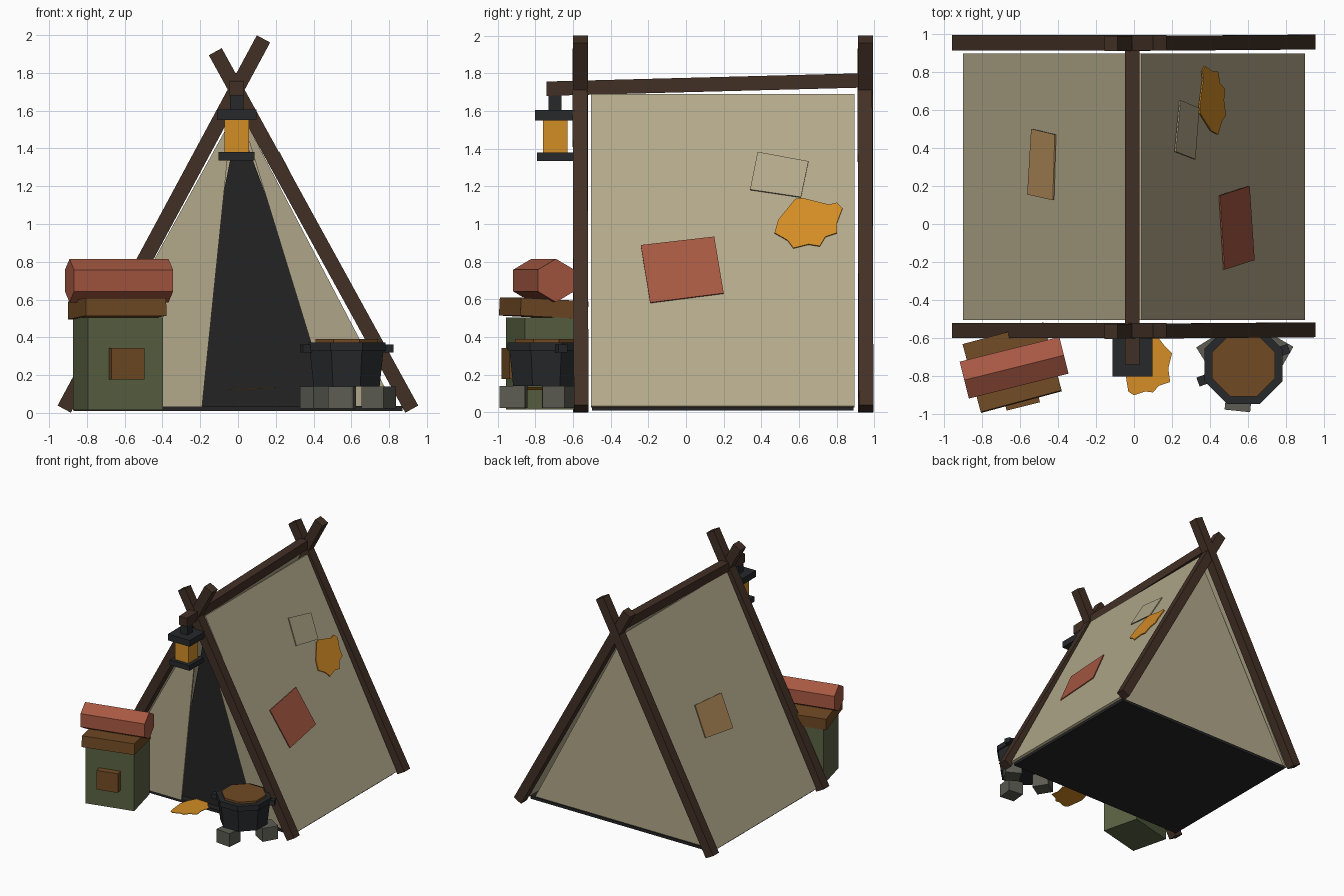
import bpy, bmesh, math
from mathutils import Vector, Matrix

cube = bpy.data.objects.get("Cube")
if cube:
    bpy.data.objects.remove(cube, do_unlink=True)


def material(name, r, g, b):
    lin = [((c / 255 + 0.055) / 1.055) ** 2.4 for c in (r, g, b)] + [1]
    m = bpy.data.materials.new(name)
    m.use_nodes = True
    m.diffuse_color = lin
    bsdf = m.node_tree.nodes["Principled BSDF"]
    bsdf.inputs["Base Color"].default_value = lin
    bsdf.inputs["Roughness"].default_value = 0.9
    return m


POLE = material("dark pole wood", 66, 48, 37)
CANVAS = material("beige canvas", 178, 168, 138)
VOID = material("black interior", 36, 36, 36)
IRON = material("black iron", 38, 40, 43)
ORANGE = material("amber orange", 212, 141, 38)
RED = material("brick red", 166, 88, 66)
GREEN = material("moss green", 90, 98, 66)
BROWN = material("warm brown", 112, 74, 36)
STONE = material("grey stone", 92, 92, 84)
TAN = material("tan patch", 178, 140, 90)


def finish(name, bm, mat):
    bmesh.ops.recalc_face_normals(bm, faces=bm.faces)
    me = bpy.data.meshes.new(name)
    bm.to_mesh(me)
    bm.free()
    me.materials.append(mat)
    ob = bpy.data.objects.new(name, me)
    bpy.context.collection.objects.link(ob)
    return ob


def box(name, centre, size, mat, turn=0, tilt=0):
    bm = bmesh.new()
    m = (Matrix.Translation(centre) @ Matrix.Rotation(math.radians(turn), 4, 'Z')
         @ Matrix.Rotation(math.radians(tilt), 4, 'X') @ Matrix.Diagonal((*size, 1)))
    bmesh.ops.create_cube(bm, size=1, matrix=m)
    return finish(name, bm, mat)


def beam(name, a, b, width, mat):
    # square bar between two points in a plane of constant x or y
    a, b = Vector(a), Vector(b)
    along = (b - a).normalized()
    side = Vector((0, 1, 0)) if abs(along.y) < 0.5 else Vector((1, 0, 0))
    side = (side - along * side.dot(along)).normalized()
    rot = Matrix((side, along.cross(side), along)).transposed().to_4x4()
    bm = bmesh.new()
    m = Matrix.Translation((a + b) / 2) @ rot @ Matrix.Diagonal((width, width, (b - a).length, 1))
    bmesh.ops.create_cube(bm, size=1, matrix=m)
    return finish(name, bm, mat)


def sheet(name, pts, offset, mat):
    # polygon given a thickness along the offset vector
    bm = bmesh.new()
    face = bm.faces.new([bm.verts.new(p) for p in pts])
    ext = bmesh.ops.extrude_face_region(bm, geom=[face])
    new = [v for v in ext["geom"] if isinstance(v, bmesh.types.BMVert)]
    bmesh.ops.translate(bm, verts=new, vec=offset)
    # keep the closing face if the extrude dropped it
    if not any(all(v not in new for v in f.verts) for f in bm.faces):
        bmesh.ops.holes_fill(bm, edges=[e for e in bm.edges if e.is_boundary])
    return finish(name, bm, mat)


def cone(name, centre, sides, r1, r2, height, mat, matrix=None):
    bm = bmesh.new()
    m = matrix or Matrix.Translation(centre) @ Matrix.Rotation(math.pi / sides, 4, 'Z')
    bmesh.ops.create_cone(bm, cap_ends=True, segments=sides, radius1=r1, radius2=r2,
                          depth=height, matrix=m)
    return finish(name, bm, mat)


# Pole frame
for end, y in (("front", -0.56), ("back", 0.952)):
    beam(end + "_long_pole", (-0.92, y, 0.02), (0.135, y, 1.98), 0.08, POLE)
    beam(end + "_short_pole", (0.92, y + 0.004, 0.02), (-0.12, y - 0.004, 1.912), 0.078, POLE)
beam("ridge_pole", (-0.008, -0.74, 1.718), (-0.008, 0.94, 1.762), 0.076, POLE)


# Canvas slopes and floor
def slope_x(z):
    return 0.04 + (1.69 - z) * 0.518


for side, s in (("left", 1), ("right", -1)):
    top, low = 1.69, 0.035
    sheet(side + "_canvas", [(s * slope_x(low), -0.505, low), (s * slope_x(low), 0.895, low),
                             (s * slope_x(top), 0.895, top), (s * slope_x(top), -0.505, top)],
          (-s * 0.02, 0, -0.008), CANVAS)
box("floor_sheet", (0, 0.195, 0.023), (1.74, 1.39, 0.025), VOID)

# End walls and door flaps
sheet("back_wall", [(-0.87, 0.88, 0.035), (0.83, 0.88, 0.035), (0, 0.88, 1.62)],
      (0, -0.015, 0), CANVAS)
sheet("right_door_flap", [(-0.87, -0.505, 0.035), (-0.19, -0.505, 0.035),
                          (-0.04, -0.505, 1.5), (0, -0.505, 1.62)], (0, 0.012, 0), CANVAS)
sheet("left_door_flap", [(0.83, -0.505, 0.035), (0.49, -0.46, 0.035),
                         (0.04, -0.5, 1.5), (0, -0.505, 1.62)], (0, 0.012, 0), CANVAS)
sheet("door_opening", [(-0.3, -0.44, 0.035), (0.56, -0.44, 0.035), (0, -0.44, 1.55)],
      (0, 0.01, 0), VOID)


# Patches sewn on the slopes
def patch(name, yz, s, mat):
    pts = [(s * (slope_x(z) + 0.012), y, z) for y, z in yz]
    sheet(name, pts, (s * 0.007, 0, 0.0035), mat)


patch("red_patch", [(-0.24, 0.885), (0.15, 0.93), (0.20, 0.63), (-0.19, 0.58)], 1, RED)
patch("canvas_patch", [(0.38, 1.38), (0.65, 1.33), (0.61, 1.14), (0.34, 1.18)], 1, CANVAS)
patch("tan_patch", [(0.50, 0.76), (0.47, 1.0), (0.125, 0.98), (0.155, 0.72)], -1, TAN)
patch("leaf_patch", [(0.47, 0.95), (0.49, 1.02), (0.58, 1.13), (0.62, 1.135), (0.76, 1.10),
                     (0.80, 1.11), (0.83, 1.08), (0.80, 1.0), (0.80, 0.95), (0.74, 0.93),
                     (0.71, 0.88), (0.65, 0.89), (0.57, 0.87), (0.54, 0.91)], 1, ORANGE)

# Leaf in front of the door
leaf = [(-0.04, -0.82), (-0.03, -0.88), (0, -0.9), (0.06, -0.88), (0.10, -0.885),
        (0.13, -0.85), (0.19, -0.83), (0.18, -0.76), (0.20, -0.68), (0.16, -0.64),
        (0.13, -0.6), (0.01, -0.58), (-0.03, -0.65), (-0.05, -0.72)]
sheet("ground_leaf", [(x, y, 0.122 + 0.05 * x) for x, y in leaf], (0, 0, 0.004), ORANGE)

# Hanging lantern
LX, LY = -0.007, -0.695
for name, z0, z1, w, mat in (("lantern_base", 1.335, 1.38, 0.19, IRON),
                             ("lantern_glass", 1.38, 1.55, 0.13, ORANGE),
                             ("lantern_cap", 1.55, 1.605, 0.21, IRON),
                             ("lantern_neck", 1.605, 1.685, 0.07, IRON)):
    box(name, (LX, LY, (z0 + z1) / 2), (w, w, z1 - z0), mat)

# Backpack with lid, pocket and bedroll
TURN = 14
spin = Matrix.Rotation(math.radians(TURN), 4, 'Z')
pack = Vector((-0.635, -0.745, 0))
box("pack_body", pack + Vector((0, 0, 0.26)), (0.41, 0.33, 0.49), GREEN, TURN)
box("pack_lid", pack + Vector((-0.005, -0.01, 0.552)), (0.44, 0.37, 0.095), BROWN, TURN + 1, -3)
box("pack_pocket", pack + spin @ Vector((0, -0.185, 0.26)), (0.18, 0.07, 0.165), BROWN, TURN)
cone("bedroll", None, 6, 0.115, 0.115, 0.54, RED,
     Matrix.Translation((-0.63, -0.755, 0.7)) @ spin @ Matrix.Rotation(math.pi / 2, 4, 'Y')
     @ Matrix.Rotation(math.pi / 2, 4, 'Z'))

# Cooking pot on stones
PX, PY = 0.575, -0.742
k = 1 / math.cos(math.pi / 8)
cone("pot_body", (PX, PY, 0.235), 8, 0.175 * k, 0.195 * k, 0.19, IRON)
cone("pot_rim", (PX, PY, 0.35), 8, 0.205 * k, 0.205 * k, 0.045, IRON)
cone("pot_contents", (PX, PY, 0.38), 8, 0.165 * k, 0.165 * k, 0.02, BROWN)
for side, s in (("left", 1), ("right", -1)):
    box(side + "_pot_handle", (PX + s * 0.215, PY + s * 0.08, 0.34), (0.05, 0.05, 0.042), IRON, 20)
for i, (x, y, turn) in enumerate(((0.55, -0.915, -6), (0.745, -0.67, -30), (0.42, -0.67, 32))):
    box("pot_stone_%d" % (i + 1), (x, y, 0.082), (0.135, 0.135, 0.115), STONE, turn)
